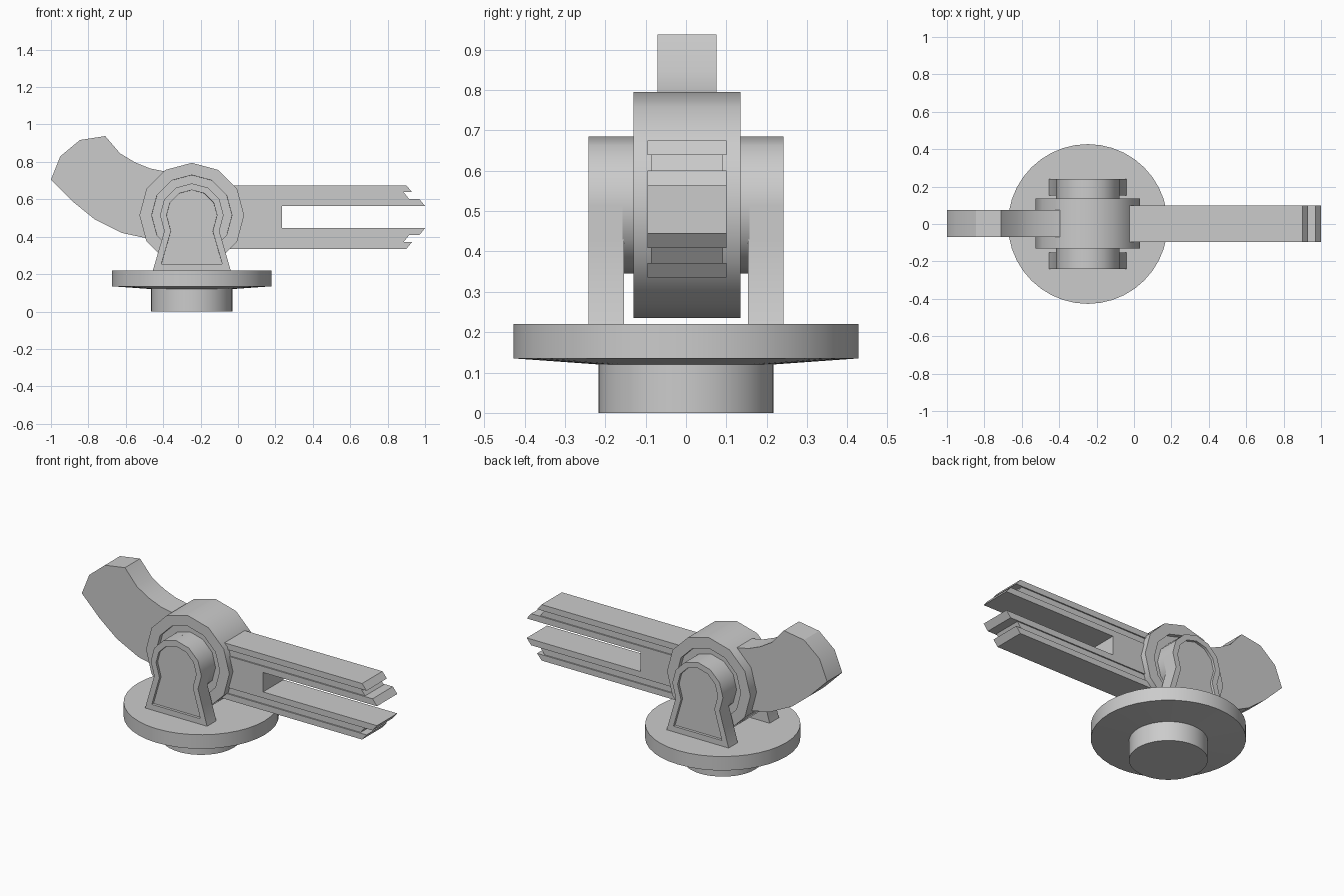
import bpy, bmesh, math
from mathutils import Vector

if "Cube" in bpy.data.objects:
    bpy.data.objects.remove(bpy.data.objects["Cube"])

CX, CZ = -0.247, 0.515   # hub axis


def finish(bm, name, angle=35):
    bmesh.ops.recalc_face_normals(bm, faces=bm.faces)
    me = bpy.data.meshes.new(name)
    bm.to_mesh(me)
    bm.free()
    ob = bpy.data.objects.new(name, me)
    bpy.context.collection.objects.link(ob)
    bpy.ops.object.select_all(action='DESELECT')
    ob.select_set(True)
    bpy.context.view_layer.objects.active = ob
    if angle:
        bpy.ops.object.shade_smooth_by_angle(angle=math.radians(angle))
    return ob


def plate(name, pts, y0, y1, recess=None, sides=(-1, 1), angle=35):
    """Extrude an XZ outline from y0 to y1; recess=(inset, depth) sinks a panel in the given sides."""
    bm = bmesh.new()
    face = bm.faces.new([bm.verts.new((x, y0, z)) for x, z in pts])
    ext = bmesh.ops.extrude_face_region(bm, geom=[face], use_keep_orig=True)
    top = [v for v in ext['geom'] if isinstance(v, bmesh.types.BMVert)]
    bmesh.ops.translate(bm, verts=top, vec=(0, y1 - y0, 0))
    bmesh.ops.recalc_face_normals(bm, faces=bm.faces)
    if recess:
        inset, depth = recess
        caps = [f for f in bm.faces if abs(f.normal.y) > 0.9]
        for f in caps:
            s = 1 if f.normal.y > 0 else -1
            if s not in sides:
                continue
            bmesh.ops.inset_region(bm, faces=[f], thickness=inset, use_even_offset=True)
            # straight-walled recess
            r = bmesh.ops.inset_region(bm, faces=[f], thickness=0.0005, use_even_offset=True)
            bmesh.ops.translate(bm, verts=list(f.verts), vec=(0, -s * depth, 0))
    return finish(bm, name, angle)


def arc(r, a0, a1, n):
    return [(CX + r * math.cos(math.radians(a0 + (a1 - a0) * i / n)),
             CZ + r * math.sin(math.radians(a0 + (a1 - a0) * i / n))) for i in range(n + 1)]


# Turned base: foot, sloped underside and round table
bm = bmesh.new()
prof = [(0, 0), (0.217, 0), (0.217, 0.12), (0.427, 0.135), (0.427, 0.22), (0, 0.22)]
vs = [bm.verts.new((CX + r, 0, z)) for r, z in prof]
es = [bm.edges.new(p) for p in zip(vs, vs[1:])]
bmesh.ops.spin(bm, geom=vs + es, cent=(CX, 0, 0), axis=(0, 0, 1),
               angle=2 * math.pi, steps=40)
bmesh.ops.remove_doubles(bm, verts=bm.verts, dist=1e-4)
finish(bm, "round_base", 30)

# Twelve-sided hub with sunken faces, and its axle
plate("hub", arc(0.28, 0, 330, 11), -0.13, 0.135, recess=(0.063, 0.025))
plate("axle", arc(0.17, 0, 330, 11), -0.157, 0.157)

# Keyhole-shaped supports on both sides
keyhole = [(CX - 0.208, 0.22), (CX + 0.208, 0.22)] + arc(0.17, -30, 210, 8)
for side, label in ((-1, "front"), (1, "back")):
    y0, y1 = sorted((side * 0.153, side * 0.241))
    plate(label + "_support", keyhole, y0, y1, recess=(0.034, 0.015), sides=(side,))

# Slotted arm: stepped rails, mirrored above and below its middle line
MID = 0.505
for s, label in ((1, "upper"), (-1, "lower")):
    for part, z0, z1, xa, xb, w in (("inner_rail", 0.059, 0.096, 1.0, 0.97, 0.0),
                                    ("web", 0.096, 0.134, 0.915, 0.885, 0.008),
                                    ("outer_rail", 0.134, 0.170, 0.93, 0.90, 0.0)):
        pts = [(-0.1, MID + s * z0), (xa, MID + s * z0), (xb, MID + s * z1), (-0.1, MID + s * z1)]
        plate(label + "_" + part, pts, -0.095 + w, 0.10 - w, angle=0)
plate("arm_core", [(-0.1, MID - 0.059), (0.235, MID - 0.059),
                   (0.235, MID + 0.059), (-0.1, MID + 0.059)], -0.095, 0.10, angle=0)

# Curved tail
tail = [(-0.36, 0.745), (-0.395, 0.75), (-0.47, 0.765), (-0.55, 0.797), (-0.63, 0.845),
        (-0.71, 0.938), (-0.845, 0.917), (-0.95, 0.83), (-1.0, 0.705), (-0.88, 0.585),
        (-0.765, 0.492), (-0.62, 0.42), (-0.48, 0.39), (-0.36, 0.39)]
plate("curved_tail", tail, -0.07, 0.075, angle=30)
